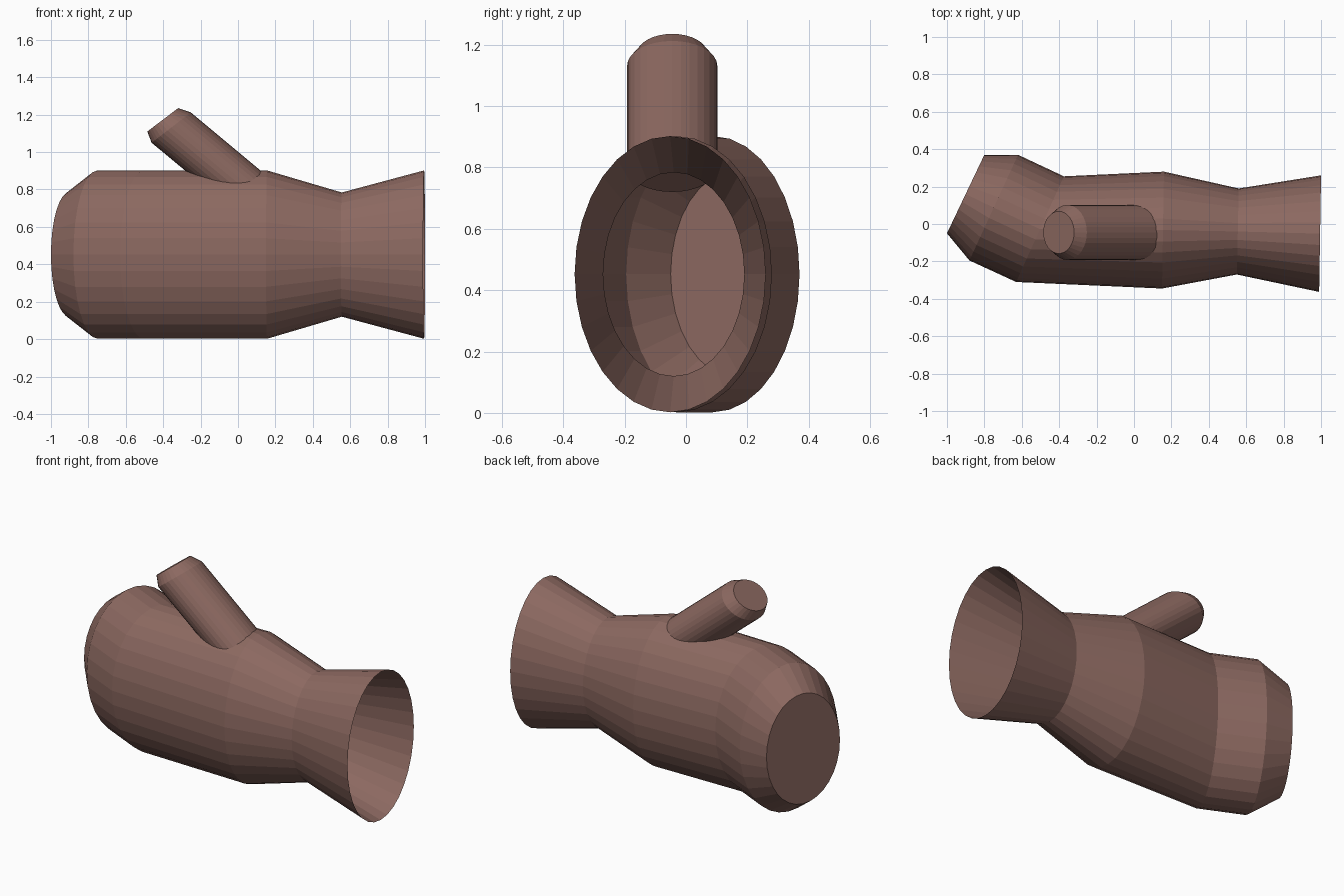
import bpy, bmesh, math
from mathutils import Vector

if "Cube" in bpy.data.objects:
    bpy.data.objects.remove(bpy.data.objects["Cube"])

SIDES = 32
knit = bpy.data.materials.new("brown knit")
knit.diffuse_color = (0.262, 0.140, 0.118, 1)
knit.use_nodes = True
knit.node_tree.nodes["Principled BSDF"].inputs["Base Color"].default_value = knit.diffuse_color


def loft(name, rings, cap_start, cap_end):
    """Skin elliptical rings given as (centre, half axis u, half axis v)."""
    bm = bmesh.new()
    loops = []
    for c, u, v in rings:
        loop = []
        for i in range(SIDES):
            a = 2 * math.pi * i / SIDES
            loop.append(bm.verts.new(Vector(c) + Vector(u) * math.cos(a) + Vector(v) * math.sin(a)))
        loops.append(loop)
    for a, b in zip(loops, loops[1:]):
        for i in range(SIDES):
            j = (i + 1) % SIDES
            bm.faces.new((a[i], a[j], b[j], b[i]))
    if cap_start:
        bm.faces.new(loops[0][::-1])
    if cap_end:
        bm.faces.new(loops[-1])
    bmesh.ops.recalc_face_normals(bm, faces=bm.faces[:])
    me = bpy.data.meshes.new(name)
    bm.to_mesh(me)
    bm.free()
    me.materials.append(knit)
    ob = bpy.data.objects.new(name, me)
    bpy.context.collection.objects.link(ob)
    return ob


# Hand and flared cuff: each ring is front (x, y), back (x, y), half height
sections = [
    (-1.00, -0.05, -0.80, 0.37, 0.335),
    (-0.88, -0.195, -0.62, 0.37, 0.45),
    (-0.63, -0.31, -0.375, 0.255, 0.45),
    (0.15, -0.345, 0.16, 0.28, 0.45),
    (0.55, -0.27, 0.56, 0.19, 0.332),
    (0.99, -0.363, 1.00, 0.26, 0.45),
]
rings = []
for x0, y0, x1, y1, h in sections:
    rings.append((((x0 + x1) / 2, (y0 + y1) / 2, 0.452),
                  ((x1 - x0) / 2, (y1 - y0) / 2, 0), (0, 0, h)))
loft("mitten_hand", rings, True, False)

# Thumb: slanted tube with a bevelled tip; lower and upper (x, z), half width
thumb = [
    (-0.064, 0.72, 0.146, 0.88, 0.147),
    (-0.462, 1.05, -0.252, 1.212, 0.147),
    (-0.485, 1.11, -0.32, 1.235, 0.113),
]
rings = []
for x0, z0, x1, z1, w in thumb:
    rings.append((((x0 + x1) / 2, -0.045, (z0 + z1) / 2),
                  ((x1 - x0) / 2, 0, (z1 - z0) / 2), (0, w, 0)))
loft("mitten_thumb", rings, True, True)
